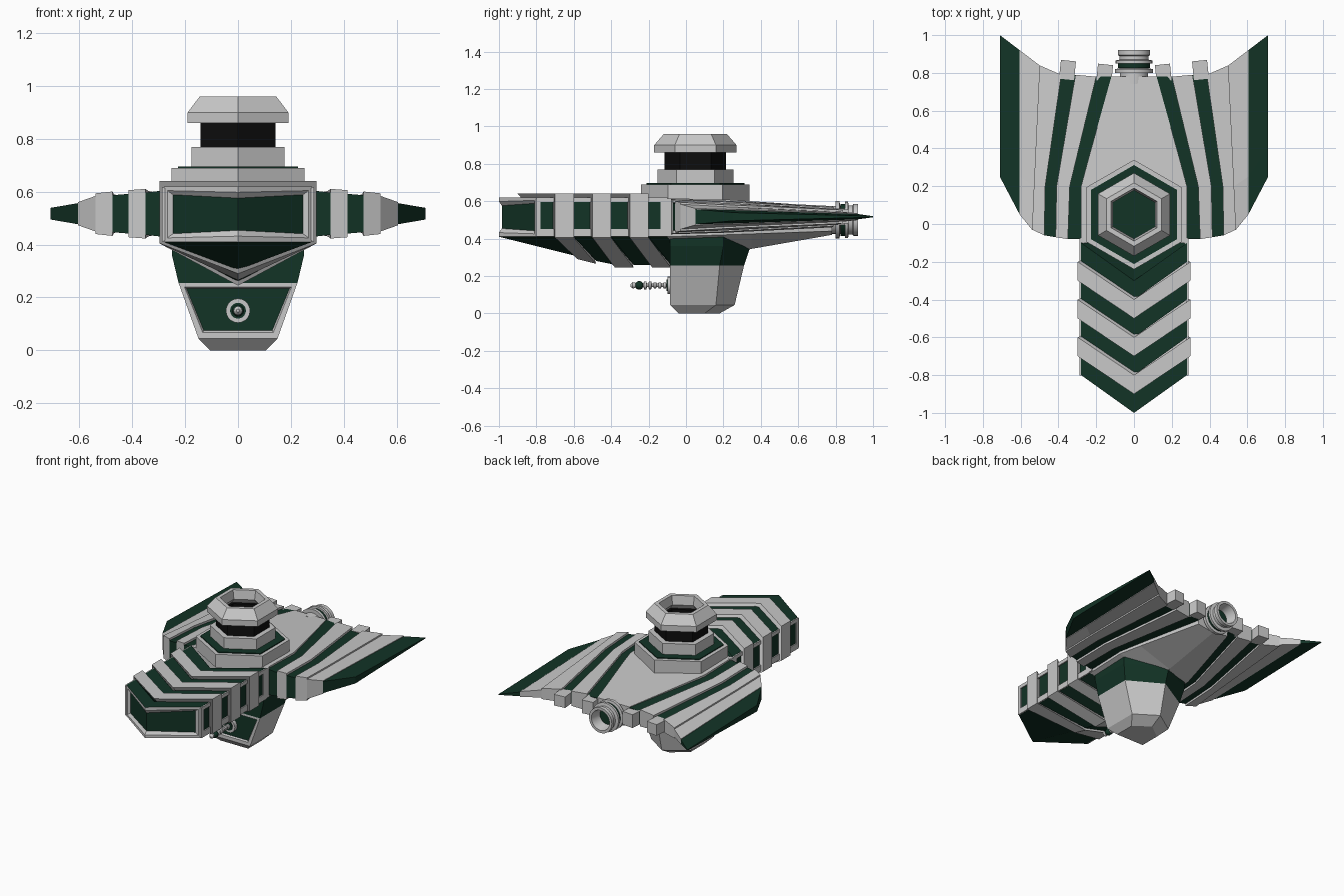
import bpy, bmesh, math
from mathutils import Matrix, Vector

if "Cube" in bpy.data.objects:
    bpy.data.objects.remove(bpy.data.objects["Cube"])


def material(name, rgb):
    m = bpy.data.materials.new(name)
    m.diffuse_color = (*rgb, 1)
    m.use_nodes = True
    m.node_tree.nodes["Principled BSDF"].inputs["Base Color"].default_value = m.diffuse_color
    return m


GREY = material("light_grey", (0.58, 0.58, 0.58))
GREEN = material("dark_green", (0.006, 0.033, 0.019))
BLACK = material("black", (0.004, 0.004, 0.004))


def finish(name, bm, mats, mirror=False, smooth=False):
    bmesh.ops.recalc_face_normals(bm, faces=bm.faces[:])
    me = bpy.data.meshes.new(name)
    bm.to_mesh(me)
    bm.free()
    for m in mats:
        me.materials.append(m)
    ob = bpy.data.objects.new(name, me)
    bpy.context.collection.objects.link(ob)
    if mirror:
        ob.modifiers.new("mirror", "MIRROR").use_clip = False
    if smooth:
        bpy.ops.object.select_all(action='DESELECT')
        ob.select_set(True)
        bpy.context.view_layer.objects.active = ob
        bpy.ops.object.shade_smooth_by_angle(angle=math.radians(35))
    return ob


def loft(rings, caps=None, closed=False):
    """Bridge rings of points; caps lists the end polygons as ring indices."""
    bm = bmesh.new()
    vs = [[bm.verts.new(p) for p in r] for r in rings]
    n = len(rings[0])
    pairs = list(zip(vs, vs[1:])) + ([(vs[-1], vs[0])] if closed else [])
    for a, b in pairs:
        for i in range(n):
            j = (i + 1) % n
            bm.faces.new((a[i], a[j], b[j], b[i]))
    if not closed:
        for end in (vs[0], vs[-1]):
            for c in caps or [range(n)]:
                bm.faces.new([end[i] for i in c])
    bmesh.ops.recalc_face_normals(bm, faces=bm.faces[:])
    return bm


def box(name, c, size, mat, mirror=False, rz=0):
    bm = bmesh.new()
    bmesh.ops.create_cube(bm, size=1, matrix=Matrix.Translation(c)
                          @ Matrix.Rotation(rz, 4, 'Z') @ Matrix.Diagonal((*size, 1)))
    return finish(name, bm, [mat], mirror)


def hexagon(r, z):
    return [(r * math.sin(k * math.pi / 3), 0.05 + r * math.cos(k * math.pi / 3), z)
            for k in range(6)]


def lathe_y(name, profile, z, mats, n=24):
    """Revolve (radius, y) points around a lengthwise axis."""
    rings = [[(r * math.cos(2 * math.pi * k / n), y, z + r * math.sin(2 * math.pi * k / n))
              for k in range(n)] for r, y in profile]
    return finish(name, loft(rings), mats, smooth=True)


# ---- bow hull: chevron segments, alternating green body and raised grey bands
CAPS = [(0, 1, 4, 5), (1, 2, 3, 4)]


def hull_ring(y, w, zt, zb, drop):
    yk = y - 0.2 if y < -0.79 else y + 0.12
    zk = max(0.26, 0.41 - 0.25 * (yk + 1)) - drop
    return [(-w, y, zt), (0, y - 0.2, zt), (w, y, zt), (w, y, zb), (0, yk, zk), (-w, y, zb)]


for i in range(7):
    y0, y1 = -0.8 + 0.1 * i, -0.7 + 0.1 * i
    if i % 2:
        rings = [hull_ring(y, 0.298, 0.64, 0.405, 0.015) for y in (y0, y1)]
        finish(f"hull_band_{i}", loft(rings, CAPS), [GREY])
    else:
        rings = [hull_ring(y, 0.28, 0.62, 0.41, 0) for y in (y0, y1)]
        bm = loft(rings, CAPS)
        if i == 0:  # framed, recessed nose panel
            front = [f for f in bm.faces if f.normal.y < -0.5 and abs(f.normal.z) < 0.1]
            for f in front:
                f.material_index = 1
            bmesh.ops.inset_region(bm, faces=front, thickness=0.022, depth=0)
            bmesh.ops.inset_region(bm, faces=front, thickness=0.022, depth=-0.015)
            for f in front:
                f.material_index = 0
        finish(f"hull_segment_{i}", bm, [GREEN, GREY])
for z in (0.607, 0.431):
    box("side_rail", (0.282, -0.45, z), (0.012, 0.70, 0.024 if z > 0.5 else 0.04), GREY, True)
for y in (-0.79, -0.105):
    box("side_pillar", (0.278, y, 0.515), (0.02, 0.025 if y < -0.5 else 0.06, 0.2), GREY, True)

# ---- central body tapering to the stern
body = [(-0.1, 0.28, 0.615, 0.41, 0.30), (0.2, 0.28, 0.61, 0.42, 0.31),
        (0.35, 0.24, 0.60, 0.425, 0.345), (0.78, 0.12, 0.57, 0.44, 0.42)]
finish("central_body", loft([[(-w, y, t), (0, y, t), (w, y, t), (w, y, b), (0, y, k), (-w, y, b)]
                             for y, w, t, b, k in body]), [GREY])

# ---- wings: fan of strips between boundary lines (front, middle, rear as x, y, half height)
lines = [((.28, -.08, .088), (.28, .2, .08), (.12, .78, .05)),
         ((.35, -.08, .08), (.34, .2, .072), (.20, .78, .043)),
         ((.415, -.07, .075), (.41, .2, .066), (.31, .79, .036)),
         ((.475, -.06, .07), (.47, .2, .06), (.385, .79, .03)),
         ((.54, -.03, .063), (.53, .2, .05), (.50, .84, .022)),
         ((.605, .05, .04), (.605, .25, .035), (.605, .92, .014)),
         ((.71, .25, .022), (.71, .4, .018), (.71, 1.0, .003))]
for i, mat in enumerate([GREEN, GREY, GREEN, GREY, GREY, GREEN]):
    lift = (0.014 if i < 4 else 0.004) if mat is GREY else 0
    rings = []
    for (xa, ya, ha), (xb, yb, hb) in zip(lines[i], lines[i + 1]):
        ha, hb = ha + lift, hb + lift
        rings.append([(xa, ya, .517 + ha), (xb, yb, .517 + hb),
                      (xb, yb, .517 - hb), (xa, ya, .517 - ha)])
    finish(f"wing_strip_{i}", loft(rings), [mat], mirror=True)
box("inner_exhaust_cap", (0.155, 0.80, 0.517), (0.08, 0.09, 0.09), GREY, True, 0.1)
box("outer_exhaust_cap", (0.352, 0.815, 0.517), (0.08, 0.10, 0.075), GREY, True, 0.1)

# ---- hexagonal command tower
finish("tower_base", loft([hexagon(.29, .60), hexagon(.29, .69)]), [GREY])
finish("tower_base_inlay", loft([hexagon(.262, .68), hexagon(.262, .696)]), [GREEN])


def hex_tube(name, profile, mat):
    finish(name, loft([hexagon(r, z) for r, z in profile], closed=True), [mat])


hex_tube("tower_collar", [(.203, .69), (.203, .77), (.14, .77), (.14, .69)], GREY)
hex_tube("tower_window_band", [(.165, .765), (.165, .865), (.14, .865), (.14, .765)], BLACK)
hex_tube("tower_cap", [(.165, .86), (.22, .86), (.22, .90), (.168, .96), (.14, .96), (.128, .90)], GREY)
finish("tower_floor", loft([hexagon(.145, .69), hexagon(.145, .72)]), [GREEN])


# ---- ventral pod: green neck and grey gondola with a framed front panel
def pod_ring(w, yf, ys, yr, z):
    return [(-w, yf, z), (w, yf, z), (w, ys, z), (0, yr, z), (-w, ys, z)]


finish("pod_neck", loft([pod_ring(.225, -.085, .18, .31, .255),
                         pod_ring(.25, -.085, .2, .345, .36),
                         pod_ring(.25, -.085, .2, .345, .42)]), [GREEN])
bm = loft([pod_ring(.225, -.085, .18, .31, .255), pod_ring(.15, -.085, .16, .26, .045),
           pod_ring(.105, -.04, .10, .18, 0)])
panel = [f for f in bm.faces if f.normal.y < -0.95]
bmesh.ops.inset_region(bm, faces=panel, thickness=0.028, depth=0)
bmesh.ops.inset_region(bm, faces=panel, thickness=0.008, depth=-0.01)
for f in panel:
    f.material_index = 1
finish("pod_gondola", bm, [GREY, GREEN])

# ---- gun on the pod
lathe_y("gun_mount", [(.046, -.07), (.046, -.10), (.030, -.10), (.026, -.092)], .15, [GREY], 20)
lathe_y("gun_mount_disc", [(.030, -.09), (.030, -.104)], .15, [GREEN], 20)
shaft = [(.010, -.09)]
for k in range(5):
    y = -.105 - k * .026
    r = .016 + .005 * (k > 2)
    shaft += [(.010, y), (r, y - .003), (r, y - .015), (.010, y - .018)]
lathe_y("gun_barrel", shaft + [(.010, -.28)], .15, [GREY], 12)
ball = [(.023 * math.sin(a), -.25 - .023 * math.cos(a))
        for a in [math.pi * (k + .3) / 8.6 for k in range(9)]]
lathe_y("gun_ball", ball, .15, [GREEN], 12)
lathe_y("gun_tip", [(.014, -.27), (.017, -.285), (.006, -.298)], .15, [GREY], 12)

# ---- stern engine nozzle
lathe_y("engine_nozzle", [(.075, .74), (.075, .80), (.10, .80), (.10, .82), (.075, .825),
                          (.075, .85), (.098, .85), (.098, .866), (.078, .87), (.078, .89),
                          (.086, .895), (.086, .92), (.068, .92), (.05, .83)], .5, [GREY])
lathe_y("engine_ring", [(.085, .826), (.085, .849)], .5, [GREEN])
